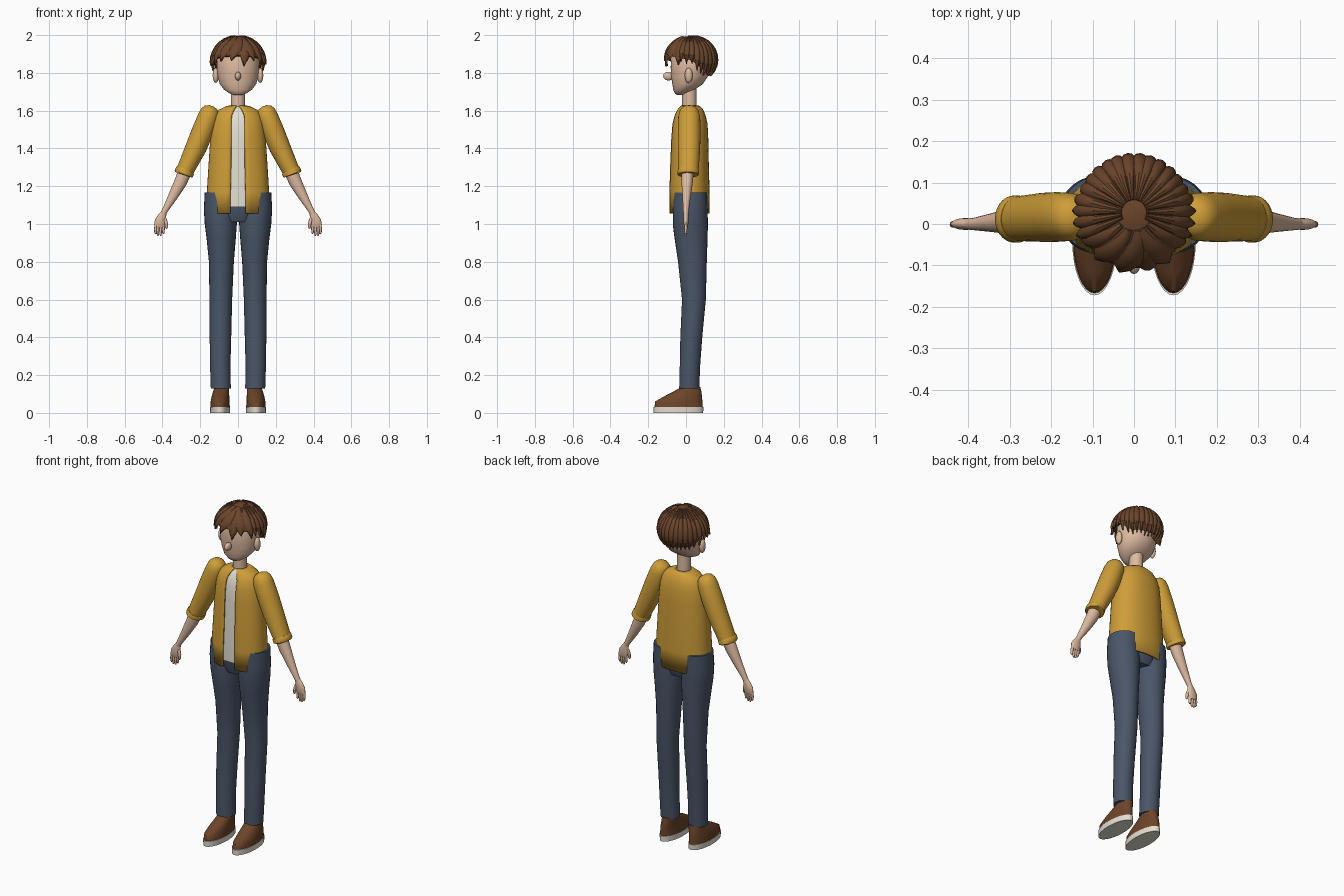
import bpy, bmesh, math, random
from mathutils import Vector

if "Cube" in bpy.data.objects:
    bpy.data.objects.remove(bpy.data.objects["Cube"])

random.seed(4)

COLOURS = {
    "mustard": (0.62, 0.34, 0.040), "denim": (0.069, 0.092, 0.138),
    "hair_brown": (0.147, 0.060, 0.025), "shoe_brown": (0.150, 0.058, 0.022),
    "skin": (0.74, 0.50, 0.36), "off_white": (0.78, 0.74, 0.64),
}
MATS = {}
for key, rgb in COLOURS.items():
    MATS[key] = bpy.data.materials.new(key)
    MATS[key].diffuse_color = (*rgb, 1)


def finish(name, bm, mat, angle=40):
    bmesh.ops.recalc_face_normals(bm, faces=bm.faces)
    me = bpy.data.meshes.new(name)
    bm.to_mesh(me)
    bm.free()
    me.materials.append(MATS[mat])
    ob = bpy.data.objects.new(name, me)
    bpy.context.collection.objects.link(ob)
    bpy.ops.object.select_all(action='DESELECT')
    ob.select_set(True)
    bpy.context.view_layer.objects.active = ob
    bpy.ops.object.shade_smooth_by_angle(angle=math.radians(angle))
    return ob


def skin_rings(bm, rings, closed=True, caps=True):
    """Bridge a list of point rings with quads."""
    vs = [[bm.verts.new(p) for p in r] for r in rings]
    n = len(vs[0])
    for a, b in zip(vs, vs[1:]):
        for i in range(n if closed else n - 1):
            j = (i + 1) % n
            bm.faces.new((a[i], a[j], b[j], b[i]))
    if caps:
        bm.faces.new(vs[0])
        bm.faces.new(vs[-1])


def spow(v, e):
    return math.copysign(abs(v) ** e, v)


def stack(name, rows, mat, n=28, s=1, power=2.0, angle=40):
    """Horizontal ellipses; each row is z, centre x, centre y, radius x, radius y."""
    rings = []
    for z, cx, cy, rx, ry in rows:
        angs = [2 * math.pi * i / n for i in range(n)]
        rings.append([(s * (cx + rx * spow(math.cos(a), 2 / power)),
                       cy + ry * spow(math.sin(a), 2 / power), z) for a in angs])
    bm = bmesh.new()
    skin_rings(bm, rings)
    return finish(name, bm, mat, angle)


def limb(name, rows, mat, n=20, s=1):
    """Tube across the x-z plane; each row is x, y, z, radius, radius along y."""
    pts = [Vector(r[:3]) for r in rows]
    rings = []
    for k, (x, y, z, ra, rb) in enumerate(rows):
        t = pts[min(k + 1, len(pts) - 1)] - pts[max(k - 1, 0)]
        side = t.cross(Vector((0, 1, 0))).normalized()
        ring = []
        for i in range(n):
            a = 2 * math.pi * i / n
            p = pts[k] + side * ra * math.cos(a) + Vector((0, rb * math.sin(a), 0))
            ring.append((s * p.x, p.y, p.z))
        rings.append(ring)
    bm = bmesh.new()
    skin_rings(bm, rings)
    return finish(name, bm, mat)


def ball(name, loc, size, mat):
    bm = bmesh.new()
    bmesh.ops.create_uvsphere(bm, u_segments=16, v_segments=10, radius=1)
    for v in bm.verts:
        v.co = Vector(c * r for c, r in zip(v.co, size)) + Vector(loc)
    return finish(name, bm, mat)


# Head, neck, nose
stack("head", [(1.682, 0, -.035, .018, .012), (1.69, 0, -.03, .042, .028),
               (1.71, 0, -.012, .073, .055), (1.74, 0, .008, .096, .08),
               (1.78, 0, .018, .108, .097), (1.83, 0, .023, .113, .104),
               (1.88, 0, .025, .112, .104), (1.92, 0, .025, .095, .09),
               (1.95, 0, .025, .06, .06)], "skin", 32, angle=60)
stack("neck", [(1.58, 0, .018, .038, .038), (1.74, 0, .018, .037, .038)], "skin", 24)
ball("nose", (0, -.093, 1.783), (.016, .028, .023), "skin")

# Hair: points on a stretched dome, azimuth zero facing front
HC, HR = Vector((0, .028, 1.87)), (.138, .139, .127)


def dome(az, lat, k=1.0):
    return HC + Vector((HR[0] * k * math.sin(az) * math.cos(lat),
                        -HR[1] * k * math.cos(az) * math.cos(lat),
                        HR[2] * k * math.sin(lat)))


def hairline(az):
    """Latitude of the hem: high in front, lower over the ears and nape."""
    c = math.cos(az)
    return .08 - .2 * (1 - abs(c)) if c > 0 else -.12 - .50 * min(1, -c * 1.7)


bm = bmesh.new()
AZ = [2 * math.pi * i / 48 for i in range(48)]
rings = [[dome(a, 1.5 + (hairline(a) + .1 - 1.5) * k / 10, .985) for a in AZ] for k in range(11)]
rings.append([dome(a, hairline(a) + .1, .76) for a in AZ])
skin_rings(bm, rings)
finish("hair_cap", bm, "hair_brown", 50)


def lock(name, az, end, half, start=1.35, sweep=0.0, flare=0.0, lift=1.0):
    rings, steps = [], 9
    for k in range(steps + 1):
        t = k / steps
        lat = start + (end - start) * t
        w = half * (1 if t < .6 else max(.04, 1 - ((t - .6) / .4) ** 1.5))
        a = az + sweep * (1 - t) ** 1.3
        f = lift + flare * t ** 3
        rings.append([dome(a + w * u, lat, f + d) for u, d in
                      ((-1, -.03), (-.6, .02), (0, .04), (.6, .02), (1, -.03), (0, -.07))])
    bm = bmesh.new()
    skin_rings(bm, rings)
    finish(name, bm, "hair_brown", 35)


for i in range(20):     # side and back locks
    az = math.radians(68 + 224 * i / 19)
    front = math.cos(az) > -.25
    lock("hair_lock", az, hairline(az) - random.uniform(.03, .14), .135,
         sweep=random.uniform(-.06, .06), flare=.07 if front else -.01)
for az, end, half, sweep, lift in ((-62, -.2, .2, .3, 1.0), (-40, -.08, .24, .4, 1.01),
                                   (-14, -.05, .27, .5, 1.02), (14, -.28, .22, .2, 1.0),
                                   (36, -.05, .25, -.3, 1.02), (60, -.22, .2, -.2, 1.0)):
    lock("fringe_lock", math.radians(az), end, half, 1.25, sweep, .03, lift - .01)

# Jacket: open-fronted shell that hangs between the trouser tops
JACKET = [(1.055, .166, .0175, .1075, .040), (1.17, .165, .0175, .1075, .040),
          (1.30, .157, .0175, .1035, .037), (1.45, .147, .019, .099, .036),
          (1.53, .138, .02, .094, .036), (1.575, .125, .021, .083, .034),
          (1.605, .102, .022, .069, .022), (1.622, .065, .023, .054, .010),
          (1.628, .042, .02, .043, .008)]


def body_ring(z, rx, cy, ry, gap, n=40):
    a0 = math.asin(min(.9, (gap / rx) ** 1.1))
    pts = []
    for i in range(n + 1):
        a = a0 + (2 * math.pi - 2 * a0) * i / n
        pts.append((rx * spow(math.sin(a), .91), cy - ry * spow(math.cos(a), .91), z))
    return pts


bm = bmesh.new()
skin_rings(bm, [body_ring(*r) for r in JACKET], closed=False, caps=False)
jacket = finish("jacket", bm, "mustard")
mod = jacket.modifiers.new("cloth", 'SOLIDIFY')
mod.thickness, mod.offset = .008, -1

# Shirt beneath the jacket
stack("shirt", [(max(z, 1.09), 0, cy, rx - .011, ry - .009) for z, rx, cy, ry, g in JACKET[:-1]]
      + [(1.622, 0, .02, .03, .034)], "off_white", 40, power=2.2)

# Trouser seat
stack("trouser_seat", [(1.01, 0, .02, .085, .072), (1.05, 0, .02, .10, .088),
                       (1.12, 0, .02, .11, .092)], "denim", 32, power=2.3)

for s, side in ((1, "left"), (-1, "right")):
    ball(side + "_ear", (s * .118, .014, 1.787), (.016, .021, .040), "skin")

    # Trouser legs and shoes
    stack(side + "_trouser_leg", [
        (.128, .091, .017, .053, .053), (.25, .094, .021, .054, .054),
        (.40, .093, .028, .057, .058), (.60, .091, .042, .060, .063),
        (.80, .088, .034, .066, .076), (.92, .089, .027, .077, .087),
        (1.0, .091, .023, .085, .093), (1.08, .094, .022, .087, .092),
        (1.166, .092, .023, .084, .089)], "denim", s=s)
    stack(side + "_shoe_sole", [(0, .095, -.040, .053, .131), (.032, .095, -.040, .054, .132)],
          "off_white", 32, s)
    stack(side + "_shoe_upper", [
        (.030, .095, -.039, .052, .128), (.060, .095, -.038, .050, .125),
        (.085, .093, -.018, .047, .103), (.110, .090, .005, .043, .077),
        (.137, .086, .026, .038, .050)], "shoe_brown", 32, s, angle=50)

    # Sleeve with rounded shoulder and turned cuff
    limb(side + "_sleeve", [
        (.139, .017, 1.625, .012, .015), (.142, .017, 1.617, .034, .036),
        (.147, .017, 1.600, .048, .050), (.156, .017, 1.570, .055, .058),
        (.185, .017, 1.495, .058, .060), (.222, .016, 1.405, .056, .059),
        (.280, .013, 1.283, .046, .054)], "mustard", 28, s)
    limb(side + "_cuff", [(.278, .012, 1.287, .048, .055), (.281, .012, 1.281, .051, .057),
                          (.288, .012, 1.264, .051, .057), (.289, .012, 1.261, .047, .053)],
         "mustard", 28, s)

    # Forearm and flat hand
    limb(side + "_forearm", [
        (.275, .008, 1.29, .036, .034), (.305, .006, 1.22, .034, .030),
        (.345, .003, 1.145, .025, .022), (.385, 0, 1.075, .016, .015),
        (.396, 0, 1.055, .015, .014)], "skin", s=s)
    limb(side + "_palm", [
        (.392, 0, 1.062, .014, .013), (.402, 0, 1.040, .023, .014),
        (.410, 0, 1.015, .031, .014), (.415, 0, .990, .029, .011),
        (.416, 0, .982, .024, .008)], "skin", s=s)
    for k, (x, tip) in enumerate(((.393, .948), (.408, .937), (.422, .936), (.435, .946))):
        limb(side + "_finger", [
            (x, 0, 1.0, .007, .008), (x + .002, -.001, .972, .0075, .008),
            (x + .002, -.002, tip + .008, .006, .007), (x + .001, -.002, tip, .003, .003)],
            "skin", 10, s)
    limb(side + "_thumb", [
        (.388, -.003, 1.03, .009, .009), (.380, -.007, 1.005, .009, .009),
        (.378, -.008, .982, .007, .007), (.379, -.008, .975, .003, .003)], "skin", 10, s)

for m in bpy.data.materials:
    if m.users and not m.is_grease_pencil:
        m.use_nodes = True
        m.node_tree.nodes["Principled BSDF"].inputs["Base Color"].default_value = m.diffuse_color
